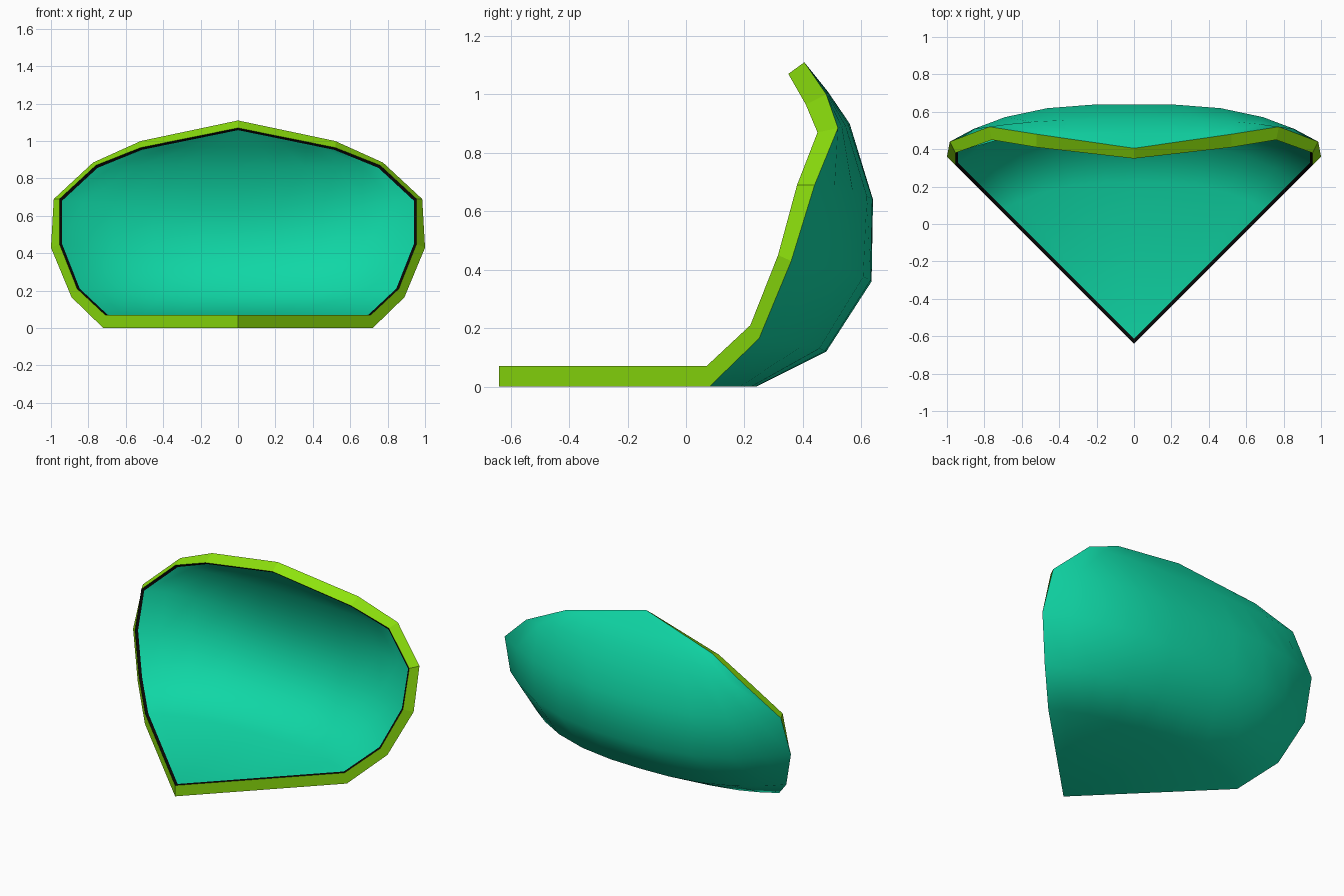
import bpy, bmesh

if "Cube" in bpy.data.objects:
    bpy.data.objects.remove(bpy.data.objects["Cube"])

def mat(name, col):
    m = bpy.data.materials.new(name)
    m.diffuse_color = (*col, 1)
    m.use_nodes = True
    m.node_tree.nodes["Principled BSDF"].inputs["Base Color"].default_value = m.diffuse_color
    return m

# Sections from floor to top: (rim x, y, z, centre-line y, z)
OUTER = [(0.72, 0.08, 0.0, 0.24, 0.0), (0.89, 0.25, 0.165, 0.48, 0.12),
         (1.0, 0.36, 0.43, 0.635, 0.36), (0.985, 0.44, 0.69, 0.64, 0.64),
         (0.775, 0.52, 0.885, 0.56, 0.90), (0.52, 0.48, 1.0, 0.485, 1.01)]
INNER = [(0.71, 0.07, 0.07, 0.22, 0.07), (0.86, 0.22, 0.21, 0.44, 0.18),
         (0.955, 0.315, 0.45, 0.57, 0.385), (0.955, 0.38, 0.69, 0.575, 0.63),
         (0.76, 0.45, 0.87, 0.50, 0.865), (0.52, 0.41, 0.965, 0.43, 0.97)]
COLS = [-1, -0.87, -0.7, -0.47, -0.23, 0, 0.23, 0.47, 0.7, 0.87, 1]

bm = bmesh.new()

def skin(rows, start, end):
    """Bulging sheet between two tips; returns its border loop and faces."""
    a, b = bm.verts.new(start), bm.verts.new(end)
    grid = [[bm.verts.new((x * t, cy + (y - cy) * abs(t) ** 3, cz + (z - cz) * t * t))
             for t in COLS] for x, y, z, cy, cz in rows]
    faces = []
    for i in range(len(COLS) - 1):
        faces.append(bm.faces.new((a, grid[0][i + 1], grid[0][i])))
        for r, s in zip(grid, grid[1:]):
            faces.append(bm.faces.new((r[i], r[i + 1], s[i + 1], s[i])))
        faces.append(bm.faces.new((grid[-1][i], grid[-1][i + 1], b)))
    loop = [a] + [r[-1] for r in grid] + [b] + [r[0] for r in reversed(grid)]
    return loop, faces

# Outer and inner shell skins
out_loop, _ = skin(OUTER, (0, -0.64, 0), (0, 0.405, 1.11))
in_loop, inner = skin(INNER, (0, -0.64, 0.07), (0, 0.35, 1.07))

# Lime rim joining the two borders
n = len(out_loop)
for i in range(n):
    j = (i + 1) % n
    f = bm.faces.new((out_loop[i], out_loop[j], in_loop[j], in_loop[i]))
    f.material_index = 1
bmesh.ops.recalc_face_normals(bm, faces=bm.faces)

# Thin black line just inside the rim
line = bmesh.ops.inset_region(bm, faces=inner, thickness=0.018, use_even_offset=True)
for f in line["faces"]:
    f.material_index = 2

me = bpy.data.meshes.new("scoop_shell")
bm.to_mesh(me)
bm.free()
for m in (mat("teal", (0.005, 0.68, 0.38)), mat("lime", (0.27, 0.76, 0.004)),
          mat("black", (0.002, 0.002, 0.002))):
    me.materials.append(m)
ob = bpy.data.objects.new("scoop_shell", me)
bpy.context.collection.objects.link(ob)
bpy.context.view_layer.objects.active = ob
ob.select_set(True)
bpy.ops.object.shade_smooth_by_angle(angle=0.95)
for p in me.polygons:
    if p.material_index == 1:
        p.use_smooth = False
